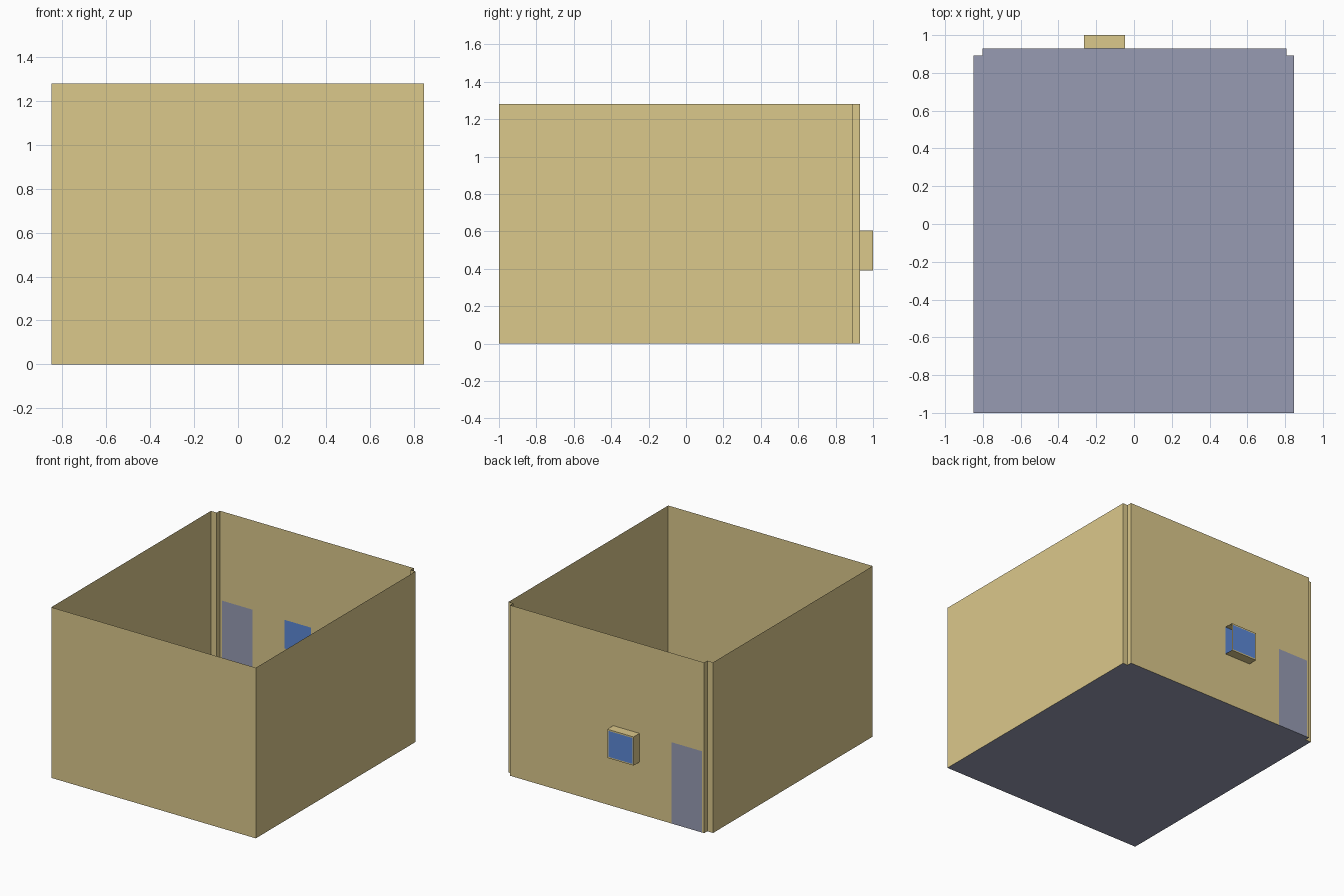
import bpy

if "Cube" in bpy.data.objects:
    bpy.data.objects.remove(bpy.data.objects["Cube"])


def material(name, color):
    m = bpy.data.materials.new(name)
    m.diffuse_color = (*color, 1)
    m.use_nodes = True
    m.node_tree.nodes["Principled BSDF"].inputs["Base Color"].default_value = m.diffuse_color
    return m


TAN = material("tan_wall", (0.71, 0.58, 0.26))
GREY = material("blue_grey", (0.31, 0.33, 0.45))
BLUE = material("window_blue", (0.11, 0.25, 0.68))


def mesh(name, verts, faces, mat):
    me = bpy.data.meshes.new(name)
    me.from_pydata(verts, [], faces)
    me.materials.append(mat)
    ob = bpy.data.objects.new(name, me)
    bpy.context.collection.objects.link(ob)
    return ob


def upright_grid(name, xs, zs, y, mat, holes=()):
    """Flat sheet facing +y, split at xs and zs, leaving out the hole cells."""
    n = len(xs)
    verts = [(x, y, z) for z in zs for x in xs]
    faces = [(j * n + i + 1, j * n + i, (j + 1) * n + i, (j + 1) * n + i + 1)
             for j in range(len(zs) - 1) for i in range(n - 1)
             if (i, j) not in holes]
    return mesh(name, verts, faces, mat)


H, BACK, OUT = 1.28, 0.93, 1.0
DX0, DX1, DZ = -0.785, -0.53, 0.61                      # door
WX0, WX1, WZ0, WZ1 = -0.265, -0.047, 0.39, 0.605        # window
L, R = -0.802, 0.808                                    # back wall ends

# floor outline, notched at the two back corners
outline = [(L, BACK), (L, 0.893), (-0.85, 0.893), (-0.85, -1),
           (0.848, -1), (0.848, 0.893), (R, 0.893), (R, BACK)]
n = len(outline)
mesh("floor", [(x, y, 0) for x, y in outline], [tuple(range(n))], GREY)

# front, side and corner walls: outline raised, back edge left open
mesh("outer_walls",
     [(x, y, z) for z in (0, H) for x, y in outline],
     [(i, i + 1, n + i + 1, n + i) for i in range(n - 1)], TAN)

# back wall with door and window openings
upright_grid("back_wall", [L, DX0, DX1, WX0, WX1, R], [0, WZ0, WZ1, DZ, H],
             BACK, TAN, {(1, 0), (1, 1), (1, 2), (3, 1)})
upright_grid("door", [DX0, DX1], [0, DZ], BACK, GREY)
upright_grid("inner_window_pane", [WX0, WX1], [WZ0, WZ1], BACK, BLUE)

# projecting window surround: bottom, left side and top, open on the right
ring = [(WX1, WZ0), (WX0, WZ0), (WX0, WZ1), (WX1, WZ1)]
mesh("window_surround",
     [(x, y, z) for y in (BACK, OUT) for x, z in ring],
     [(i, i + 1, i + 5, i + 4) for i in range(3)], TAN)

# thin outer frame and its pane
B = 0.01
upright_grid("window_frame", [WX0, WX0 + B, WX1 - B, WX1],
             [WZ0, WZ0 + B, WZ1 - B, WZ1], OUT, TAN, {(1, 1)})
upright_grid("outer_window_pane", [WX0 + B, WX1 - B], [WZ0 + B, WZ1 - B],
             OUT, BLUE)
